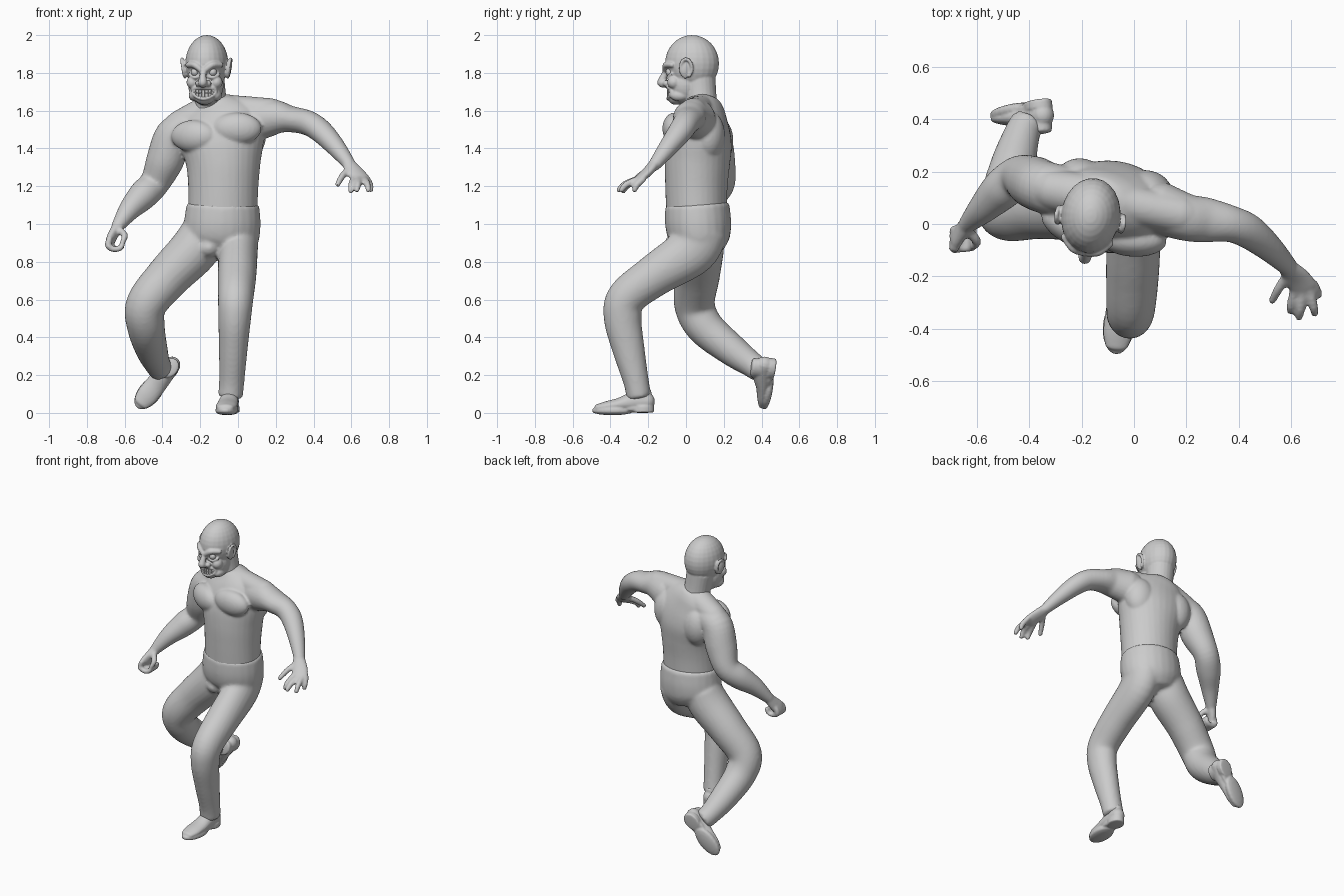
import bpy, bmesh, math
from mathutils import Vector, Matrix

def spline(rows, steps=6):
    """Catmull-Rom through rows of equal length."""
    rows = [list(r) + ([r[3]] if len(r) == 4 else []) for r in rows]
    out, n = [], len(rows)
    for i in range(n - 1):
        a, b, c, d = rows[max(i - 1, 0)], rows[i], rows[i + 1], rows[min(i + 2, n - 1)]
        for s in range(steps):
            t = s / steps
            out.append([0.5 * (2 * q + (r - p) * t + (2 * p - 5 * q + 4 * r - w) * t * t
                        + (3 * q - p - 3 * r + w) * t ** 3) for p, q, r, w in zip(a, b, c, d)])
    return out + [rows[-1]]

def tube(bm, rows, ref=(1, 0, 0), ref2=None, cap=1.0, seg=24):
    """Elliptical tube through rows (x, y, z, ra[, rb]) with rounded ends."""
    pts = spline(rows)
    n = len(pts)
    r0, r1 = Vector(ref), Vector(ref2 or ref)
    rings = []
    for i, p in enumerate(pts):
        c = Vector(p[:3])
        t = (Vector(pts[min(i + 1, n - 1)][:3]) - Vector(pts[max(i - 1, 0)][:3])).normalized()
        u = r0.lerp(r1, i / (n - 1))
        u = (u - t * u.dot(t)).normalized()
        v = t.cross(u)
        ring = (c, u * p[3], v * p[4])
        ends = []
        if i in (0, n - 1):
            for a in (25, 50, 70, 85):
                k, h = math.cos(math.radians(a)), math.sin(math.radians(a))
                off = t * min(p[3], p[4]) * cap * h * (1 if i else -1)
                ends.append((c + off, ring[1] * k, ring[2] * k))
        rings += (ends[::-1] + [ring]) if i == 0 else ([ring] + ends)
    loops = [[bm.verts.new(c + u * math.cos(2 * math.pi * k / seg) + v * math.sin(2 * math.pi * k / seg))
              for k in range(seg)] for c, u, v in rings]
    for a, b in zip(loops, loops[1:]):
        for k in range(seg):
            j = (k + 1) % seg
            bm.faces.new((a[k], a[j], b[j], b[k]))
    bm.faces.new(loops[0][::-1])
    bm.faces.new(loops[-1])

def ball(bm, c, r, yaw=0):
    r = (r, r, r) if isinstance(r, (int, float)) else r
    m = Matrix.Translation(c) @ Matrix.Rotation(math.radians(yaw), 4, 'Z') @ Matrix.Diagonal((*r, 1))
    bmesh.ops.create_uvsphere(bm, u_segments=24, v_segments=16, radius=1, matrix=m)

def finish(bm, name, voxel=0, smooth=3, matrix=None):
    """Turn a bmesh into an object, fusing its pieces into one skin."""
    if matrix:
        bm.transform(matrix)
    bmesh.ops.recalc_face_normals(bm, faces=bm.faces)
    me = bpy.data.meshes.new(name)
    bm.to_mesh(me)
    bm.free()
    ob = bpy.data.objects.new(name, me)
    bpy.context.collection.objects.link(ob)
    bpy.ops.object.select_all(action='DESELECT')
    ob.select_set(True)
    bpy.context.view_layer.objects.active = ob
    if voxel:
        rm = ob.modifiers.new("fuse", 'REMESH')
        rm.mode, rm.voxel_size = 'VOXEL', voxel
        sm = ob.modifiers.new("soften", 'SMOOTH')
        sm.factor, sm.iterations = 0.5, smooth
        bpy.ops.object.convert(target='MESH')
    bpy.ops.object.shade_smooth_by_angle(angle=math.radians(50))
    return ob

# trousers: pelvis, forward leg, trailing leg
bm = bmesh.new()
tube(bm, [(-.08, .06, 1.10, .193, .17), (-.083, .065, 1.0, .203, .175), (-.09, .075, .92, .195, .16),
          (-.1, .08, .86, .14, .12)], cap=.15)
ball(bm, (-.155, -.01, .875), (.06, .07, .055))
tube(bm, [(0, .08, .97, .112, .14), (0, .03, .86, .105, .135), (-.005, -.17, .725, .102, .112),
          (-.012, -.315, .61, .094, .103), (-.018, -.335, .5, .087, .1), (-.025, -.305, .34, .076, .086),
          (-.033, -.265, .17, .067, .068), (-.04, -.25, .09, .066, .066)], cap=.2)
tube(bm, [(-.18, .08, .95, .125), (-.235, .07, .86, .13), (-.37, .06, .72, .118), (-.485, .045, .575, .108),
          (-.487, .1, .455, .1), (-.457, .24, .335, .085), (-.425, .35, .255, .068),
          (-.405, .385, .23, .066)], cap=.2)
finish(bm, "trousers", .011, 5)

# shoes, modelled toe to -y with the sole on z = 0
def shoe(name, matrix):
    bm = bmesh.new()
    tube(bm, [(0, .03, .06, .045, .05), (0, -.03, .06, .05, .055), (0, -.11, .045, .056, .036),
              (0, -.18, .035, .056, .027), (0, -.225, .028, .044, .02)])
    tube(bm, [(0, .005, .05, .047, .06), (0, .0, .12, .044, .055)], cap=.2)
    tube(bm, [(0, -.15, .006, .06, .108), (0, -.15, .02, .06, .108)], cap=.3)
    tube(bm, [(0, -.04, .018, .046, .1), (0, -.04, .03, .046, .1)], cap=.3)
    tube(bm, [(0, .01, .005, .05, .062), (0, .01, .035, .05, .062)], cap=.1)
    finish(bm, name, .006, 2, matrix)

shoe("front_shoe", Matrix.Translation((-.043, -.24, 0)) @ Matrix.Rotation(math.radians(-6), 4, 'Z'))
toe = Vector((-.62, -.18, -.76)).normalized()
sole = (Vector((0, 1, 0)) - toe * toe.y).normalized()
Y, Z = -toe, -sole
rot = Matrix((Y.cross(Z), Y, Z)).transposed().to_4x4()
shoe("trailing_shoe", Matrix.Translation((-.375, .47, .222)) @ rot)

# bare upper body: twisted torso, chest, back and shoulder muscles
bm = bmesh.new()
tube(bm, [(-.08, .055, 1.07, .183, .16), (-.078, .055, 1.2, .186, .165), (-.078, .06, 1.32, .198, .172),
          (-.085, .07, 1.43, .225, .172), (-.1, .08, 1.52, .235, .15), (-.12, .09, 1.6, .18, .115),
          (-.135, .09, 1.65, .11, .085)], (1, 0, 0), (.96, -.3, 0), cap=.15, seg=32)
for c, yaw in (((-.235, -.015, 1.465), -28), ((-.005, -.06, 1.505), -4)):
    ball(bm, c, (.13, .065, .085), yaw)
for c, r in (((-.2, .165, 1.44), (.1, .085, .13)), ((.05, .12, 1.47), (.1, .085, .13))):
    ball(bm, c, r, -15)
tube(bm, [(-.31, .13, 1.52, .08), (-.14, .1, 1.6, .085), (0, .07, 1.605, .075), (.18, .035, 1.59, .075)],
     (0, 0, 1))

# raised arm and open hand
tube(bm, [(.1, .06, 1.55, .11, .1), (.2, .025, 1.565, .092, .09), (.28, .015, 1.555, .07, .085),
          (.37, 0, 1.535, .066, .07), (.44, -.03, 1.49, .062, .066), (.52, -.095, 1.405, .05, .052),
          (.59, -.165, 1.315, .033, .036)], (0, 0, 1))
tube(bm, [(.58, -.16, 1.325, .034, .03), (.62, -.205, 1.275, .05, .025), (.65, -.245, 1.24, .052, .022)],
     (.9, .4, .1))
for b, m, t in (((.585, -.195, 1.29), (.55, -.25, 1.25), (.528, -.292, 1.21)),
                ((.61, -.26, 1.235), (.6, -.31, 1.205), (.597, -.332, 1.175)),
                ((.64, -.265, 1.235), (.635, -.325, 1.21), (.63, -.355, 1.18)),
                ((.67, -.255, 1.235), (.685, -.315, 1.21), (.69, -.342, 1.18)),
                ((.685, -.23, 1.235), (.7, -.262, 1.205), (.702, -.272, 1.18))):
    tube(bm, [(*b, .019), (*m, .018), (*t, .015)], (.9, .4, .1), seg=12)

# lowered arm and loose fist
tube(bm, [(-.26, .12, 1.5, .1), (-.34, .14, 1.465, .1), (-.385, .16, 1.34, .1), (-.44, .18, 1.22, .08),
          (-.505, .13, 1.15, .078), (-.575, .06, 1.075, .058), (-.635, 0, .99, .035)], (.6, .8, 0))
tube(bm, [(-.635, 0, .99, .032, .032), (-.66, -.03, .945, .043, .026), (-.675, -.055, .915, .045, .024)],
     (.2, 1, -.3))
for i in range(4):
    y = -.09 + .023 * i
    tube(bm, [(-.68, y, .92, .017), (-.688, y - .004, .885, .017), (-.655, y - .004, .866, .016),
              (-.62, y, .875, .015), (-.612, y + .005, .9, .014)], (0, 1, 0), seg=12)
tube(bm, [(-.63, -.03, .97, .02), (-.6, -.065, .94, .018), (-.61, -.085, .905, .015)], (0, 1, 0), seg=12)
finish(bm, "bare_upper_body", .0085, 5)

# head with neck, brow, nose, cheeks, lips and ears (local frame, face to -y)
HEAD = Matrix.Translation((-.165, .032, 1.85)) @ Matrix.Rotation(math.radians(-8), 4, 'Z')
bm = bmesh.new()
ball(bm, (0, 0, 0), (.113, .144, .15))
ball(bm, (0, -.035, -.115), (.094, .092, .108))
ball(bm, (0, -.085, -.185), (.05, .042, .034))
tube(bm, [(.03, .065, -.29, .1, .095), (.015, .05, -.2, .085, .085), (0, .035, -.08, .088, .09)], cap=.2)
tube(bm, [(0, -.13, -.03, .017), (0, -.15, -.065, .018), (0, -.162, -.1, .025)], seg=16)
ball(bm, (0, -.155, -.104), .025)
def lip_y(x):
    return -.128 + 7 * x * x
for s in (-1, 1):
    ball(bm, (s * .026, -.135, -.106), .017)
    ball(bm, (s * .064, -.088, -.1), (.032, .036, .034))
    ball(bm, (s * .058, -.06, -.17), (.03, .05, .03))
    tube(bm, [(s * .012, -.142, -.034, .015), (s * .048, -.132, -.008, .017), (s * .088, -.095, -.008, .014)],
         (0, 0, 1), seg=16)
    tube(bm, [(s * .022, -.122, -.068, .009), (s * .05, -.121, -.074, .009), (s * .078, -.1, -.058, .009)],
         (0, 0, 1), seg=12)
    ball(bm, (s * .115, -.018, -.03), (.014, .026, .044), s * 20)
    rim = [(s * (.122 + .008 * math.sin(a)), -.014 - .03 * math.cos(a), -.025 + .048 * math.sin(a), .009)
           for a in (math.radians(d) for d in range(-80, 241, 40))]
    tube(bm, rim, (1, 0, 0), seg=12)
mouth = []
for k in range(14):
    a = 2 * math.pi * k / 12
    x = .062 * math.cos(a)
    mouth.append((x, lip_y(x), -.158 + .029 * math.sin(a) + 3 * x * x, .0095))
tube(bm, mouth, (0, 1, 0), seg=12)
finish(bm, "head", .0055, 3, HEAD)

# eyes
bm = bmesh.new()
for s in (-1, 1):
    ball(bm, (s * .047, -.112, -.046), .022)
finish(bm, "eyes", matrix=HEAD)

# two rows of teeth
bm = bmesh.new()
for row in (-.149, -.169):
    for i in range(7):
        x = (i - 3) * .0155
        m = (Matrix.Translation((x, lip_y(x) + .002, row + 3 * x * x))
             @ Matrix.Rotation(math.atan(14 * x), 4, 'Z') @ Matrix.Diagonal((.014, .014, .018, 1)))
        bmesh.ops.create_cube(bm, size=1, matrix=m)
finish(bm, "teeth", matrix=HEAD)
